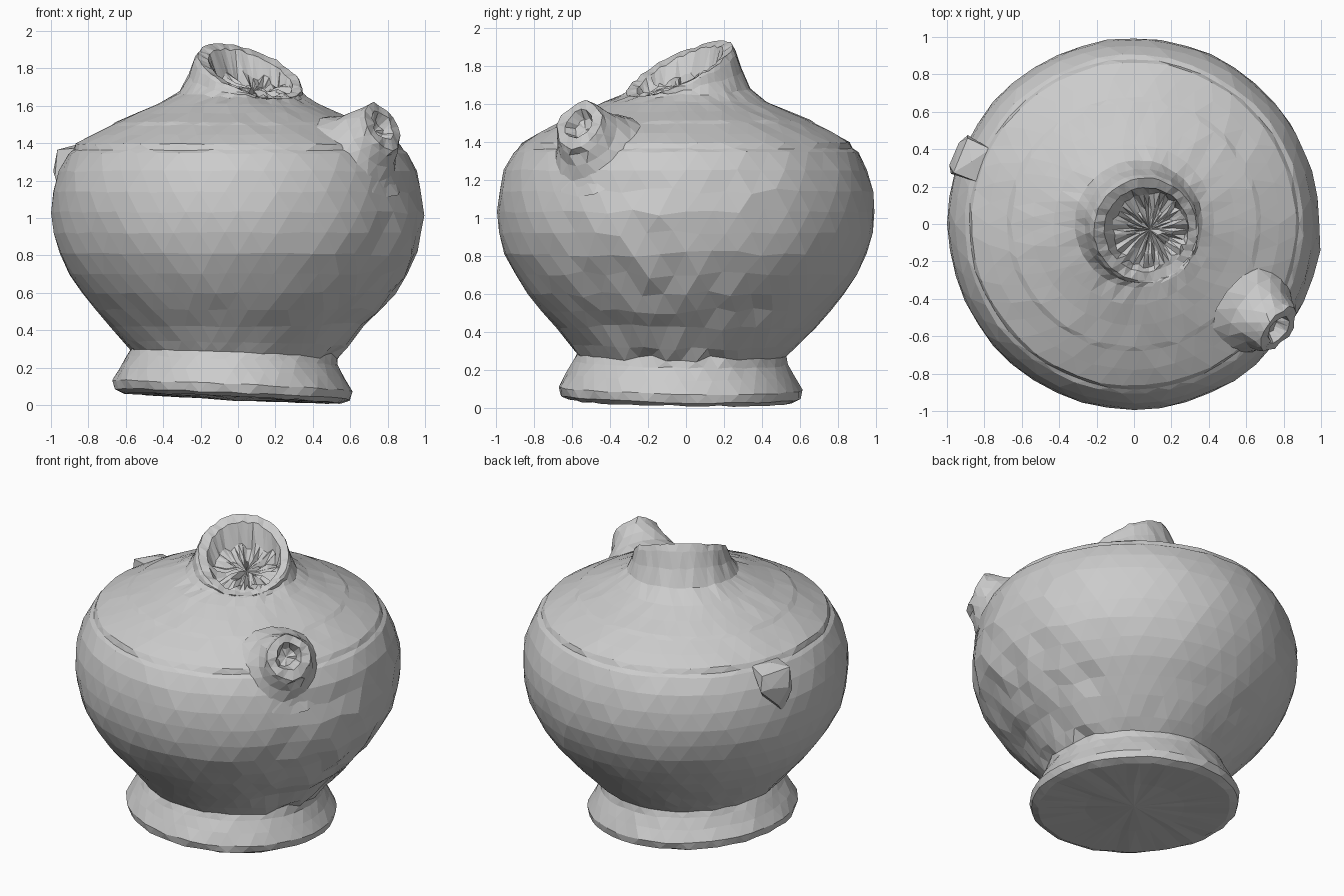
import bpy, bmesh, random
from math import cos, sin, radians, pi, hypot
from mathutils import Vector

if "Cube" in bpy.data.objects:
    bpy.data.objects.remove(bpy.data.objects["Cube"])

random.seed(4)


def finish(bm, name):
    bmesh.ops.recalc_face_normals(bm, faces=bm.faces[:])
    mesh = bpy.data.meshes.new(name)
    bm.to_mesh(mesh)
    bm.free()
    obj = bpy.data.objects.new(name, mesh)
    bpy.context.collection.objects.link(obj)
    return obj


def skin(bm, rings, cap_start=None, cap_end=None):
    """Join staggered rings with triangles; optional centre points close the ends."""
    rows = [[bm.verts.new(p) for p in ring] for ring in rings]
    n = len(rows[0])
    for k in range(len(rows) - 1):
        a, b = rows[k], rows[k + 1]
        for i in range(n):
            j = (i + 1) % n
            if k % 2 == 0:      # upper ring is half a step ahead
                bm.faces.new((a[i], a[j], b[i]))
                bm.faces.new((a[j], b[j], b[i]))
            else:
                bm.faces.new((a[i], a[j], b[j]))
                bm.faces.new((a[i], b[j], b[i]))
    for row, tip in ((rows[0], cap_start), (rows[-1], cap_end)):
        if tip is not None:
            c = bm.verts.new(tip)
            for i in range(n):
                bm.faces.new((row[i], row[(i + 1) % n], c))


def jit(a):
    return random.uniform(-a, a)


# Pot: foot, belly and shoulder (radius, height)
BODY = [(0.30, 0.035), (0.585, 0.035), (0.63, 0.055), (0.64, 0.10), (0.60, 0.17),
        (0.565, 0.235), (0.55, 0.275), (0.60, 0.33), (0.68, 0.42), (0.76, 0.51),
        (0.835, 0.60), (0.90, 0.70), (0.955, 0.81), (0.985, 0.92), (0.995, 1.03),
        (0.985, 1.14), (0.955, 1.25), (0.905, 1.345), (0.882, 1.363), (0.866, 1.395),
        (0.78, 1.445), (0.68, 1.495), (0.655, 1.512), (0.54, 1.56), (0.43, 1.61)]
# Broken neck and rubble inside: radius, height, centre x, centre y, tilt
NECK = [(0.34, 1.66, 0.025, 0.0, 0.025), (0.305, 1.715, 0.04, -0.01, 0.075),
        (0.29, 1.765, 0.055, -0.025, 0.125), (0.275, 1.785, 0.06, -0.03, 0.148),
        (0.225, 1.772, 0.065, -0.03, 0.13), (0.195, 1.70, 0.08, -0.03, 0.06),
        (0.12, 1.685, 0.085, -0.03, 0.03), (0.06, 1.675, 0.085, -0.03, 0.01)]
N = 44
rings = []
for k, (r, z) in enumerate(BODY):
    low = max(0.0, min(1.0, (0.40 - z) / 0.15))      # foot sits off centre and tilted
    ring = []
    for i in range(N):
        t = 2 * pi * (i + 0.5 * (k % 2)) / N
        worn = 0.25 < z < 1.15 and cos(t + 0.1) > 0.8   # chipped area on the right
        rr = r + (jit(0.016) - 0.004 if worn else jit(0.005))
        x, y = rr * cos(t) - 0.03 * low, rr * sin(t) - 0.03 * low
        zz = z + jit(0.02 if worn else 0.004) - low * (0.045 * x + 0.015 * y)
        ring.append((x, y, max(0.0, zz)))
    rings.append(ring)
for k, (r, z, cx, cy, tilt) in enumerate(NECK, len(BODY)):
    rough = 0.03 if r < 0.21 else 0.008
    ring = []
    for i in range(N):
        t = 2 * pi * (i + 0.5 * (k % 2)) / N
        rr = r + jit(rough * 0.5)
        ring.append((cx + rr * cos(t), cy + rr * sin(t),
                     z + tilt * cos(t - radians(125)) + jit(rough)))
    rings.append(ring)
bm = bmesh.new()
skin(bm, rings, (0, 0, 0.02), (0.085, -0.03, 1.68))
finish(bm, "pot_body")

# Broken spout: distance from pot axis, height, radius, elevation of its axis
SPOUT = [(0.80, 1.33, 0.285, 40), (0.835, 1.37, 0.225, 37), (0.885, 1.42, 0.178, 33),
         (0.93, 1.465, 0.15, 28), (0.955, 1.49, 0.138, 26), (0.958, 1.493, 0.085, 26),
         (0.91, 1.47, 0.055, 26)]
az = radians(-36)
out, side, up = Vector((cos(az), sin(az), 0)), Vector((-sin(az), cos(az), 0)), Vector((0, 0, 1))
rings = []
for k, (d, z, r, elev) in enumerate(SPOUT):
    e = radians(elev)
    v = up * cos(e) - out * sin(e)
    ring = []
    for i in range(16):
        t = 2 * pi * (i + 0.5 * (k % 2)) / 16
        rr = r + jit(0.009)
        ring.append(out * (d + jit(0.008)) + up * z + (side * cos(t) + v * sin(t)) * rr)
    rings.append(ring)
bm = bmesh.new()
skin(bm, rings, out * 0.76 + up * 1.3, out * 0.90 + up * 1.465)
finish(bm, "spout_stub")

# Broken handle stub on the left: out, sideways, height
STUB = [(0.86, -0.10, 1.37), (0.86, 0.09, 1.375), (0.93, 0.0, 1.39), (1.0, 0.09, 1.365),
        (0.995, -0.11, 1.35), (1.03, -0.07, 1.27), (1.035, 0.06, 1.25), (1.0, -0.125, 1.25),
        (1.01, 0.10, 1.22), (1.02, -0.01, 1.14), (0.98, 0.05, 1.07), (0.88, 0.0, 1.1)]
az = radians(159)
out, side = Vector((cos(az), sin(az), 0)), Vector((-sin(az), cos(az), 0))
bm = bmesh.new()
for d, s, z in STUB:
    bm.verts.new(out * d + side * s + up * z)
bmesh.ops.convex_hull(bm, input=bm.verts[:])
finish(bm, "handle_stub")
